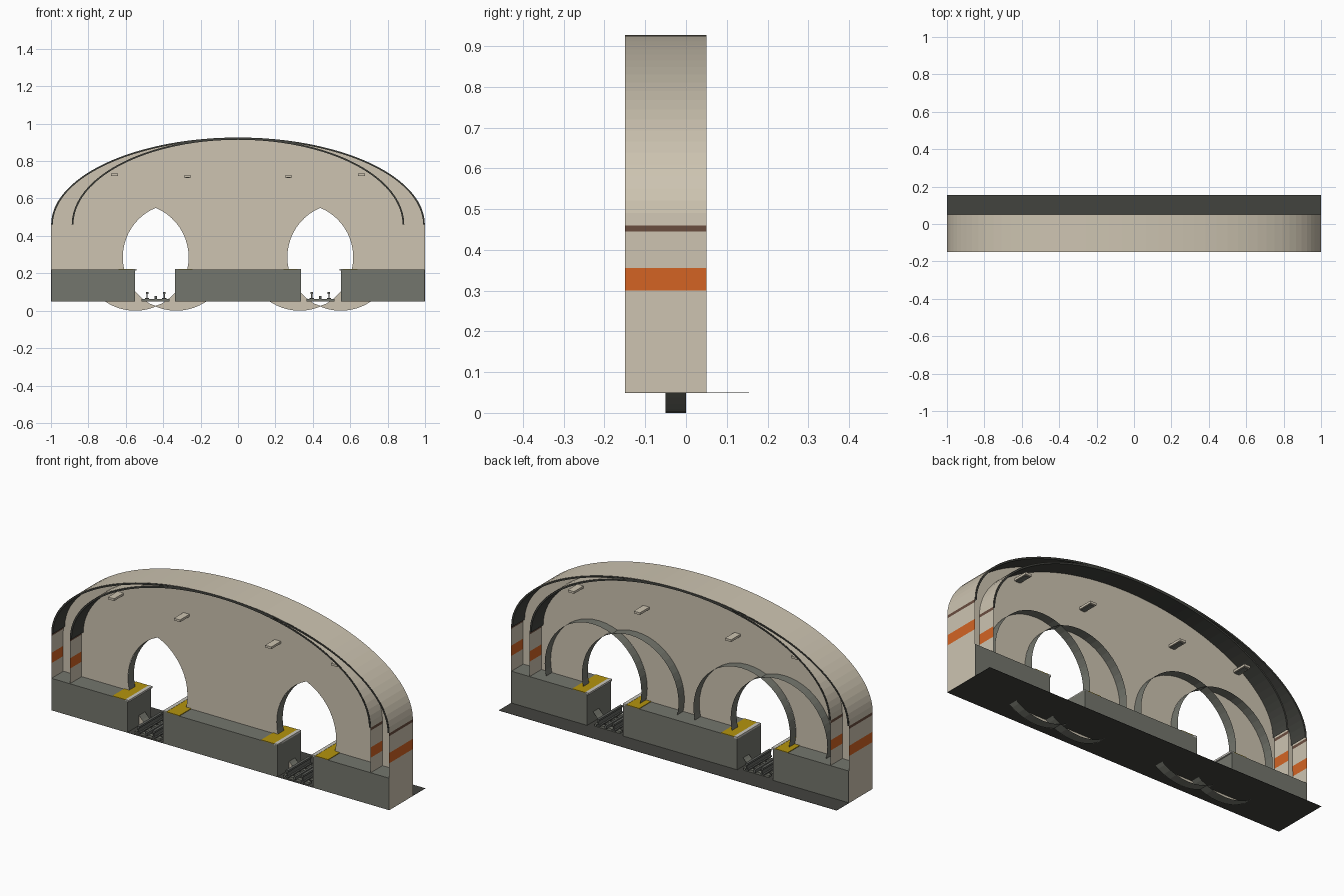
import bpy, bmesh, math
from mathutils import Vector
from mathutils.geometry import tessellate_polygon

if "Cube" in bpy.data.objects:
    bpy.data.objects.remove(bpy.data.objects["Cube"])


def material(name, rgb):
    m = bpy.data.materials.new(name)
    lin = [(c / 255 / 12.92) if c < 11 else ((c / 255 + 0.055) / 1.055) ** 2.4 for c in rgb]
    m.diffuse_color = (*lin, 1)
    m.use_nodes = True
    m.node_tree.nodes["Principled BSDF"].inputs["Base Color"].default_value = m.diffuse_color
    return m


BEIGE = material("beige_concrete", (205, 196, 177))
GREY = material("platform_grey", (116, 118, 109))
DARK = material("dark_ground", (66, 67, 62))
ORANGE = material("orange_stripe", (211, 100, 36))
BROWN = material("brown_trim", (106, 77, 63))
YELLOW = material("yellow_warning", (180, 148, 14))
PALE = material("pale_edge", (200, 198, 190))
STEEL = material("rail_steel", (96, 98, 94))

Y0, Y1, YW = -0.15, 0.05, -0.05      # front, back and wall planes
GROUND, DECK = 0.05, 0.22


def finish(name, bm, mats):
    me = bpy.data.meshes.new(name)
    bm.to_mesh(me)
    bm.free()
    for m in mats:
        me.materials.append(m)
    ob = bpy.data.objects.new(name, me)
    bpy.context.collection.objects.link(ob)
    return ob


def box(name, x0, x1, y0, y1, z0, z1, mat):
    bm = bmesh.new()
    bmesh.ops.create_cube(bm, size=1)
    for v in bm.verts:
        v.co = ((x0 + x1) / 2 + v.co.x * (x1 - x0),
                (y0 + y1) / 2 + v.co.y * (y1 - y0),
                (z0 + z1) / 2 + v.co.z * (z1 - z0))
    return finish(name, bm, [mat])


def ribbon(name, pts, y0, y1, mats, rule=lambda z: 0, closed=False):
    """Extrude an x-z profile along y, choosing materials by height."""
    bm = bmesh.new()
    rows = [(bm.verts.new((x, y0, z)), bm.verts.new((x, y1, z))) for x, z in pts]
    for i in range(len(rows) - (0 if closed else 1)):
        a, b = rows[i], rows[(i + 1) % len(rows)]
        f = bm.faces.new((a[0], b[0], b[1], a[1]))
        f.material_index = rule((a[0].co.z + b[0].co.z) / 2)
    return finish(name, bm, mats)


def arch(rx, rz, n=48, base=0.46):
    return [(-rx * math.cos(math.pi * i / n), base + rz * math.sin(math.pi * i / n))
            for i in range(n + 1)]


def stripe(z):
    return 1 if 0.30 < z < 0.355 else 2 if 0.445 < z < 0.46 else 0


# ground slab
box("ground", -1, 1, Y0, 0.155, GROUND - 0.001, GROUND, DARK)

# outer and inner vault shells with painted bands and dark lining
for name, rx, rz in (("outer_vault", 1.0, 0.467), ("inner_vault", 0.89, 0.464)):
    side = [GROUND, 0.30, 0.355, 0.445]
    prof = [(-rx, z) for z in side] + arch(rx, rz) + [(rx, z) for z in reversed(side)]
    ribbon(name, prof, Y0, Y1, [BEIGE, ORANGE, BROWN], stripe)
    bm = bmesh.new()
    hi, lo = arch(rx - 0.001, rz - 0.001), arch(rx - 0.01, rz - 0.01)
    rows = [[bm.verts.new((p[0], y, p[1])) for p, y in ((a, Y0), (a, Y1), (b, Y1), (b, Y0))]
            for a, b in zip(hi, lo)]
    for r, s in zip(rows, rows[1:]):
        for k in range(1, 4):
            bm.faces.new((r[k], s[k], s[(k + 1) % 4], r[(k + 1) % 4]))
    bmesh.ops.recalc_face_normals(bm, faces=bm.faces)
    finish(name + "_lining", bm, [DARK])

# dividing wall with two pointed openings where pairs of circles overlap
R, CX, OFF = 0.286, 0.44, 0.11


def lens(cx, n=20):
    t = math.acos(OFF / R)
    right = [(cx - OFF + R * math.cos(-t + 2 * t * i / n), R + R * math.sin(-t + 2 * t * i / n))
             for i in range(n)]
    left = [(2 * cx - x, 2 * R - z) for x, z in right]
    return [(x, max(z, 0.026)) for x, z in right + left]


def lower_edge(cx):
    w = OFF + math.sqrt(R * R - (R - GROUND) ** 2)
    pts = []
    for i in range(33):
        d = -w + 2 * w * i / 32
        pts.append((cx + d, R - math.sqrt(R * R - (abs(d) - OFF) ** 2)))
    return pts


outline = ([(-1, GROUND)] + lower_edge(-CX) + lower_edge(CX) + [(1, GROUND)]
           + arch(0.999, 0.466)[::-1])
loops = [[Vector((x, z, 0)) for x, z in lp] for lp in (outline, lens(-CX), lens(CX))]
bm = bmesh.new()
vs = [bm.verts.new((p.x, YW, p.y)) for lp in loops for p in lp]
for tri in tessellate_polygon(loops):
    if len(set(tri)) == 3:
        bm.faces.new([vs[i] for i in tri])
bmesh.ops.recalc_face_normals(bm, faces=bm.faces)
finish("dividing_wall", bm, [BEIGE])

# tunnel rings behind the wall
for s in (-1, 1):
    for o in (-OFF, OFF):
        pts = [(s * CX + o + R * math.cos(math.tau * i / 48), R + R * math.sin(math.tau * i / 48))
               for i in range(48)]
        ribbon("tunnel_ring", pts, YW, 0.0, [GREY], closed=True)

# platforms
for a, b in ((-0.998, -0.55), (-0.338, 0.338), (0.55, 0.998)):
    box("platform", a, b, Y0, Y1, GROUND, DECK, GREY)

for s in (-1, 1):
    c = s * CX
    for d in (-1, 1):
        # warning strips and pale edge lips on both sides of the track
        e = c + d * 0.106
        x = sorted((e + d * 0.016, e + d * 0.092))
        box("warning_strip", *x, Y0, Y1, DECK, DECK + 0.003, YELLOW)
        x = sorted((e - d * 0.004, e + d * 0.016))
        box("platform_lip", *x, Y0, Y1, DECK - 0.006, DECK + 0.004, PALE)
        # running rails
        r = c + d * 0.046
        box("rail_foot", r - 0.011, r + 0.011, Y0, Y1, 0.062, 0.068, STEEL)
        box("rail_web", r - 0.003, r + 0.003, Y0, Y1, 0.068, 0.09, STEEL)
        box("rail_head", r - 0.007, r + 0.007, Y0, Y1, 0.09, 0.1, STEEL)
    # centre rail and sleepers
    box("centre_rail", c - 0.006, c + 0.006, Y0, Y1, 0.062, 0.078, STEEL)
    for i in range(4):
        y = Y0 + 0.025 + i * 0.05
        box("sleeper", c - 0.075, c + 0.075, y - 0.011, y + 0.011, GROUND, 0.062, GREY)
    # lamps passing through the wall
    for x, z in ((0.66, 0.727), (0.27, 0.718)):
        box("lamp", s * x - 0.018, s * x + 0.018, YW - 0.08, YW + 0.08, z - 0.006, z + 0.006, BEIGE)
        box("lamp_panel", s * x - 0.012, s * x + 0.012, YW - 0.07, YW + 0.07,
            z - 0.008, z - 0.006, GREY)
